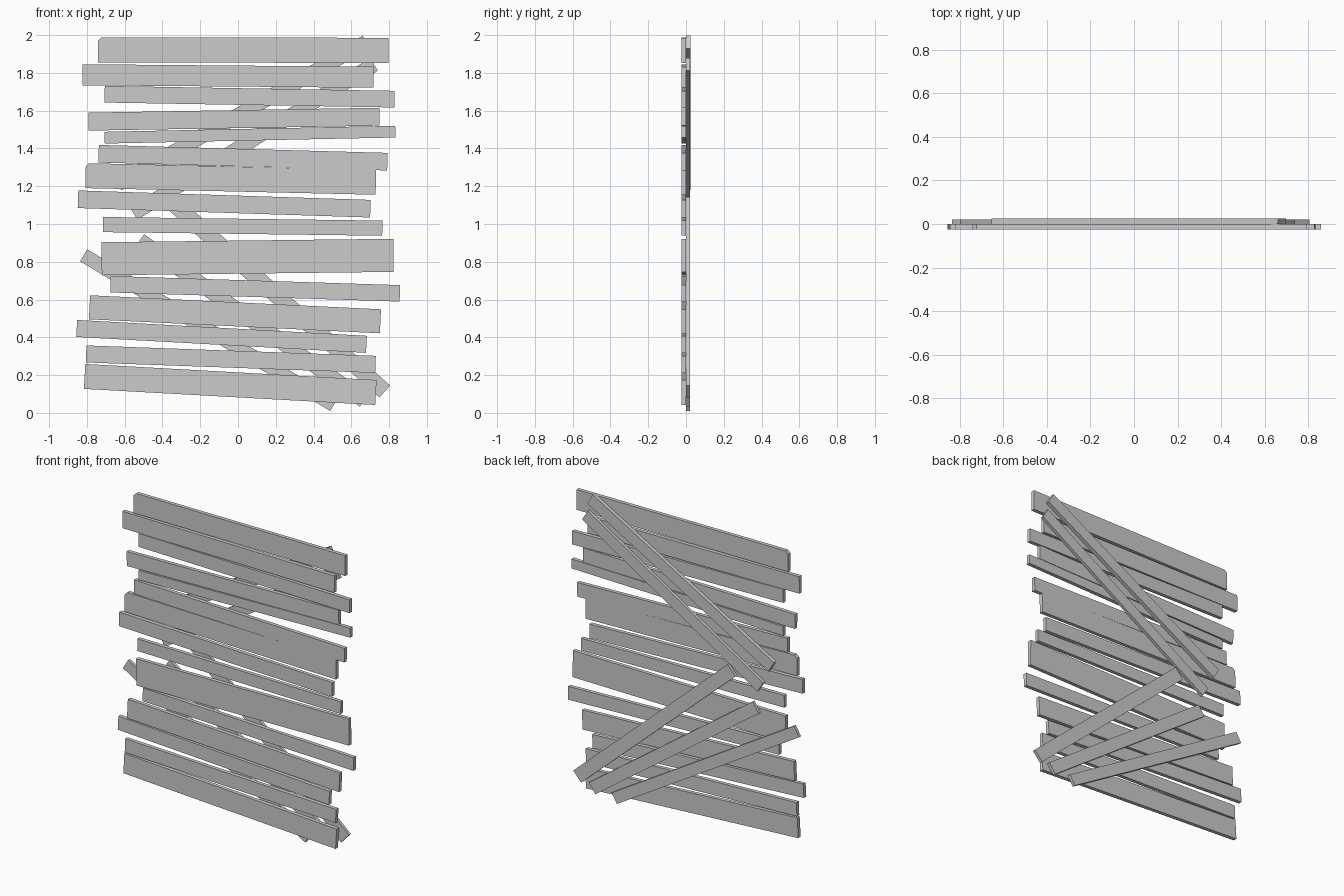
import bpy
import bmesh
from math import atan2
from mathutils import Matrix, Vector

cube = bpy.data.objects.get("Cube")
if cube:
    bpy.data.objects.remove(cube)

# One plain grey for every board
grey = bpy.data.materials.new("plain_grey")
grey.use_nodes = True
colour = (0.6, 0.6, 0.6, 1)
grey.diffuse_color = colour
grey.node_tree.nodes["Principled BSDF"].inputs["Base Color"].default_value = colour


def board(name, start, end, width, y0, y1, chip=0):
    """Flat board between two end centres in the xz plane; chip clips the upper start corner."""
    a, b = Vector(start), Vector(end)
    half, tall = (b - a).length / 2, width / 2
    outline = [(-half, -tall), (half, -tall), (half, tall)]
    if chip:
        outline += [(-half + chip, tall), (-half, tall - chip)]
    else:
        outline += [(-half, tall)]
    bm = bmesh.new()
    face = bm.faces.new([bm.verts.new((x, y0, z)) for x, z in outline])
    side = bmesh.ops.extrude_face_region(bm, geom=[face])
    verts = [v for v in side["geom"] if isinstance(v, bmesh.types.BMVert)]
    bmesh.ops.translate(bm, verts=verts, vec=(0, y1 - y0, 0))
    bmesh.ops.recalc_face_normals(bm, faces=bm.faces)
    mesh = bpy.data.meshes.new(name)
    bm.to_mesh(mesh)
    bm.free()
    mesh.materials.append(grey)
    obj = bpy.data.objects.new(name, mesh)
    bpy.context.collection.objects.link(obj)
    mid, d = (a + b) / 2, b - a
    obj.matrix_world = (Matrix.Translation((mid.x, 0, mid.y))
                        @ Matrix.Rotation(-atan2(d.y, d.x), 4, "Y"))


# Front slats, top to bottom: left x, left z, right x, right z, width, chipped corner
slats = [
    (-.742, 1.922, .796, 1.919, .133, .018),
    (-.823, 1.790, .717, 1.777, .111, 0),
    (-.706, 1.687, .828, 1.661, .088, 0),
    (-.791, 1.542, .749, 1.568, .095, 0),
    (-.706, 1.457, .833, 1.489, .062, 0),
    (-.738, 1.372, .791, 1.330, .093, 0),
    (-.807, 1.256, .730, 1.221, .132, .018),
    (-.847, 1.131, .701, 1.081, .093, 0),
    (-.714, .997, .764, .978, .080, 0),
    (-.722, .816, .823, .834, .175, 0),
    (-.675, .681, .857, .633, .087, 0),
    (-.786, .559, .754, .485, .127, 0),
    (-.854, .447, .680, .363, .090, 0),
    (-.804, .312, .728, .257, .090, 0),
    (-.812, .193, .730, .108, .132, 0),
]
for i, (x0, z0, x1, z1, w, chip) in enumerate(slats, 1):
    board(f"front_slat_{i}", (x0, z0), (x1, z1), w, -.025, 0, chip)

# Diagonal braces across the back
board("upper_brace_outer", (-.636, 1.212), (.68, 1.963), .078, 0, .025)
board("upper_brace_inner", (-.553, 1.056), (.72, 1.845), .078, 0, .02)
board("lower_brace_top", (-.344, 1.11), (.777, .113), .086, 0, .02)
board("lower_brace_middle", (-.52, .913), (.668, .065), .08, 0, .02)
board("lower_brace_bottom", (-.817, .834), (.507, .042), .074, 0, .02)
